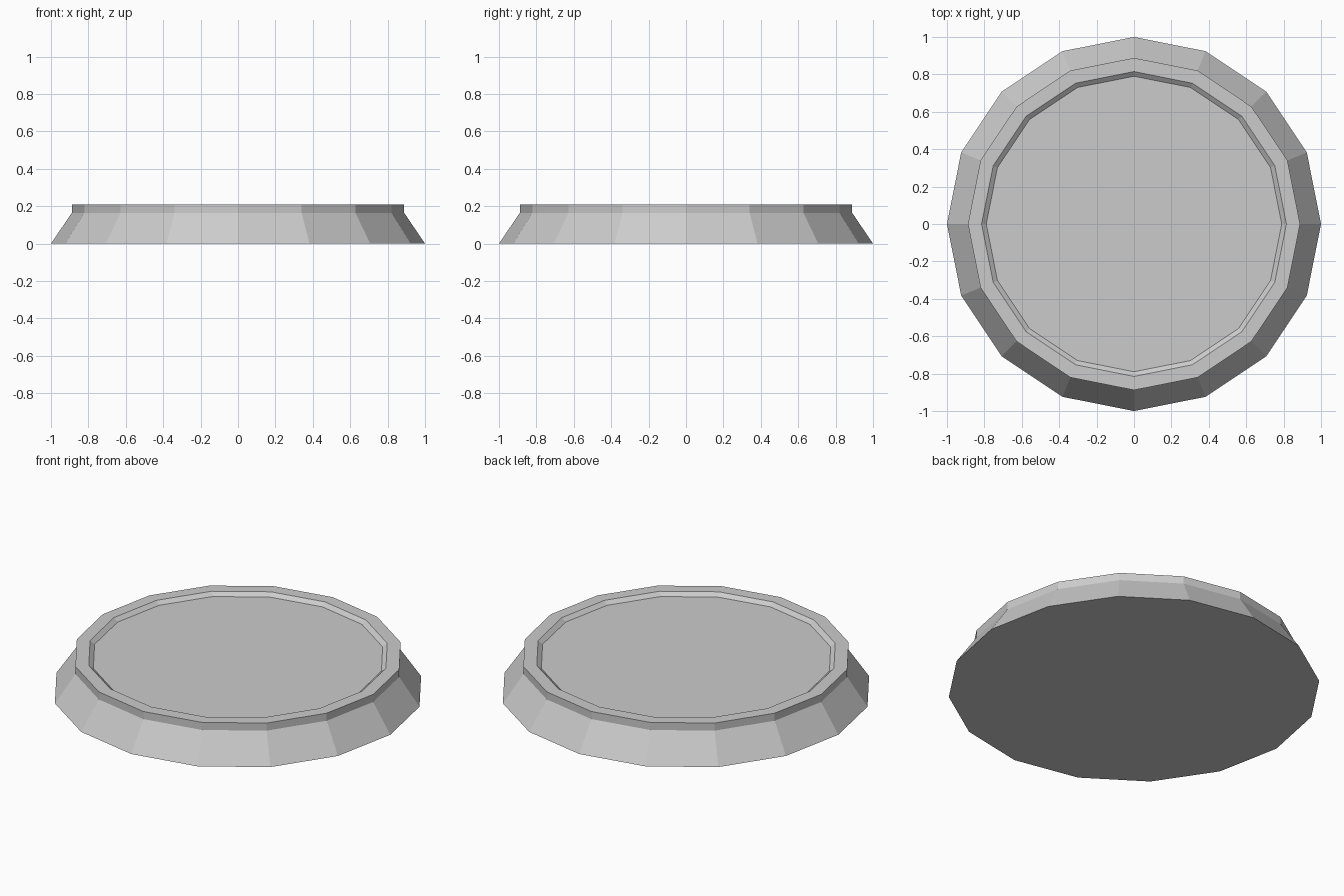
import bpy, bmesh, math

cube = bpy.data.objects.get("Cube")
if cube:
    bpy.data.objects.remove(cube, do_unlink=True)

SIDES = 16


def make_material(name, color):
    mat = bpy.data.materials.new(name)
    mat.use_nodes = True
    mat.diffuse_color = color
    mat.node_tree.nodes["Principled BSDF"].inputs["Base Color"].default_value = color
    return mat


def lathe(name, profile, mat):
    """Turn a (radius, height) profile into a closed faceted solid."""
    bm = bmesh.new()
    rings = []
    for radius, height in profile:
        angles = [math.tau * i / SIDES for i in range(SIDES)]
        rings.append([bm.verts.new((radius * math.cos(a), radius * math.sin(a), height))
                      for a in angles])
    for low, high in zip(rings, rings[1:]):
        for i in range(SIDES):
            j = (i + 1) % SIDES
            bm.faces.new((low[i], low[j], high[j], high[i]))
    bm.faces.new(rings[0][::-1])
    bm.faces.new(rings[-1])
    mesh = bpy.data.meshes.new(name)
    bm.to_mesh(mesh)
    bm.free()
    mesh.materials.append(mat)
    obj = bpy.data.objects.new(name, mesh)
    bpy.context.collection.objects.link(obj)
    return obj


grey = make_material("light_grey", (0.6, 0.6, 0.6, 1))

# Sloped skirt, upright lip, flat rim and shallow recessed floor
lathe("round_base", [(1, 0), (0.888, 0.165), (0.888, 0.21),
                     (0.815, 0.21), (0.79, 0.19)], grey)
